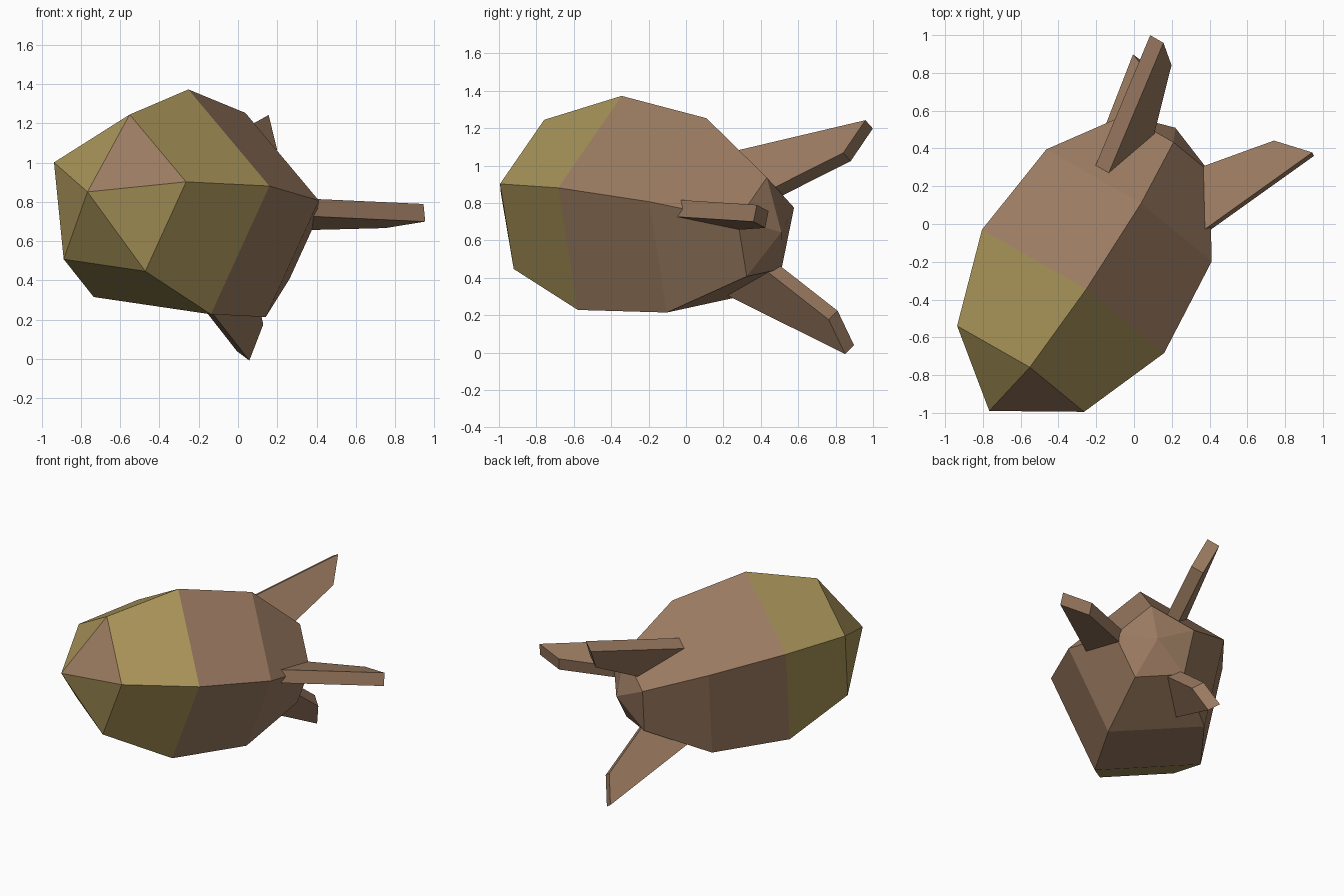
import bpy, bmesh, math
from mathutils import Vector

old = bpy.data.objects.get("Cube")
if old:
    bpy.data.objects.remove(old, do_unlink=True)


def material(name, color):
    m = bpy.data.materials.new(name)
    m.use_nodes = True
    m.diffuse_color = (*color, 1)
    m.node_tree.nodes["Principled BSDF"].inputs["Base Color"].default_value = (*color, 1)
    return m


brown = material("brown", (0.328, 0.198, 0.119))
olive = material("olive", (0.392, 0.292, 0.098))

# Tilted frame of the shell: axis points from nose to tail
CENTER = Vector((-0.354, -0.362, 0.764))
AXIS = Vector((0.545, 0.83, -0.115)).normalized()
SIDE = Vector((0.836, -0.517, 0.189))
SIDE = (SIDE - AXIS * SIDE.dot(AXIS)).normalized()
UP = AXIS.cross(SIDE)


def radial(deg):
    a = math.radians(deg)
    return SIDE * math.cos(a) + UP * math.sin(a)


def finish(bm, name, mats):
    bmesh.ops.recalc_face_normals(bm, faces=bm.faces)
    me = bpy.data.meshes.new(name)
    bm.to_mesh(me)
    bm.free()
    for m in mats:
        me.materials.append(m)
    ob = bpy.data.objects.new(name, me)
    bpy.context.scene.collection.objects.link(ob)
    return ob


# Five-sided body: (distance along axis, radius) rings with pointed ends
RINGS = [(-0.492, 0.430), (0.0, 0.617), (0.549, 0.560), (0.947, 0.285)]
bm = bmesh.new()
rings = [[bm.verts.new(CENTER + AXIS * s + radial(72 * k) * r) for k in range(5)]
         for s, r in RINGS]
nose = bm.verts.new(CENTER + AXIS * -0.756)
tail = bm.verts.new(CENTER + AXIS * 1.05)
for k in range(5):
    j = (k + 1) % 5
    # nose cap is olive except for one brown facet
    bm.faces.new((nose, rings[0][k], rings[0][j])).material_index = 0 if k == 4 else 1
    for i in range(3):
        f = bm.faces.new((rings[i][k], rings[i][j], rings[i + 1][j], rings[i + 1][k]))
        f.material_index = 1 if i == 0 else 0
    bm.faces.new((tail, rings[3][j], rings[3][k]))
finish(bm, "body", [brown, olive])

# Three swept tail fins: (distance along axis, distance from axis)
FIN = [(0.47, 0.364), (1.32, 0.70), (1.265, 0.492), (0.80, 0.134)]
THICK = 0.092


def fin(name, deg):
    out = radial(deg)
    across = AXIS.cross(out) * THICK / 2
    bm = bmesh.new()
    a, b = [[bm.verts.new(CENTER + AXIS * s + out * r + across * sign) for s, r in FIN]
            for sign in (-1, 1)]
    bm.faces.new(a)
    bm.faces.new(b[::-1])
    for i in range(4):
        j = (i + 1) % 4
        bm.faces.new((a[i], b[i], b[j], a[j]))
    finish(bm, name, [brown])


for name, deg in (("upper_fin", -108), ("left_fin", 0), ("lower_fin", 132)):
    fin(name, deg)
